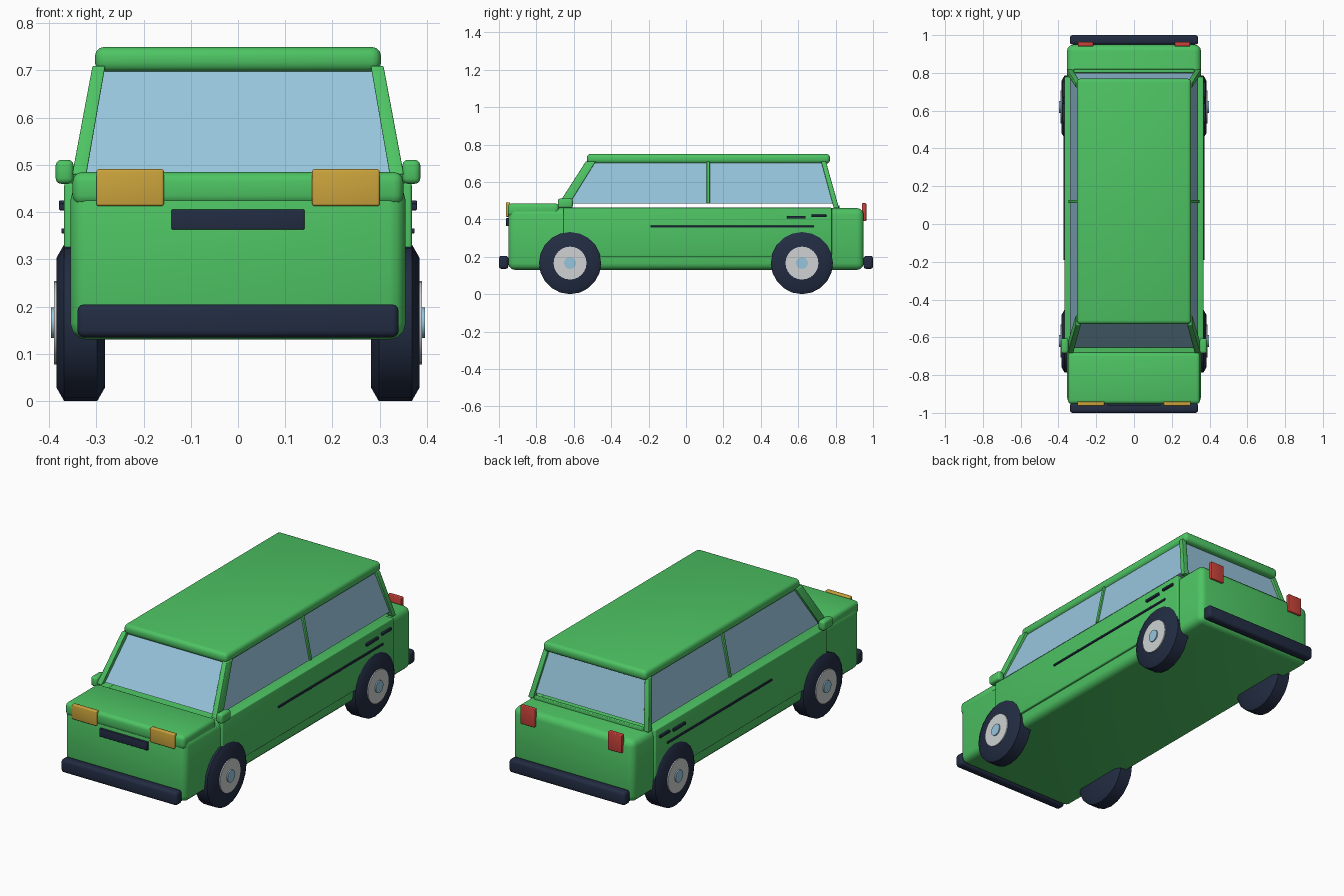
import bpy
import bmesh
from math import radians, cos, sin, pi
from mathutils import Vector

cube = bpy.data.objects.get("Cube")
if cube:
    bpy.data.objects.remove(cube, do_unlink=True)


def material(name, r, g, b):
    m = bpy.data.materials.new(name)
    m.use_nodes = True
    m.diffuse_color = (r, g, b, 1)
    m.node_tree.nodes["Principled BSDF"].inputs["Base Color"].default_value = (r, g, b, 1)
    return m


GREEN = material("green paint", .075, .55, .125)
GLASS = material("pale blue glass", .31, .56, .72)
NAVY = material("dark navy rubber", .016, .025, .055)
WHITE = material("light grey hub", .62, .64, .65)
AMBER = material("amber lamp", .60, .37, .045)
RED = material("red lamp", .58, .055, .042)


def finish(name, bm, mat):
    bmesh.ops.recalc_face_normals(bm, faces=bm.faces)
    mesh = bpy.data.meshes.new(name)
    bm.to_mesh(mesh)
    bm.free()
    mesh.materials.append(mat)
    ob = bpy.data.objects.new(name, mesh)
    bpy.context.collection.objects.link(ob)
    bpy.ops.object.select_all(action='DESELECT')
    ob.select_set(True)
    bpy.context.view_layer.objects.active = ob
    bpy.ops.object.shade_smooth_by_angle(angle=radians(35))
    return ob


def round_edges(bm, width):
    if width:
        bmesh.ops.bevel(bm, geom=bm.edges[:], offset=width, segments=3,
                        profile=0.5, affect='EDGES', clamp_overlap=True)


def box(name, mat, x, y, z, bevel=0.0):
    """Rounded box from (low, high) ranges on each axis."""
    bm = bmesh.new()
    bmesh.ops.create_cube(bm, size=1)
    for v in bm.verts:
        v.co = Vector([(a + b) / 2 + c * (b - a) for (a, b), c in zip((x, y, z), v.co)])
    round_edges(bm, bevel)
    return finish(name, bm, mat)


def loft(name, mat, low, high, bevel=0.0):
    """Solid between two level rectangles given as (x0, x1, y0, y1, z)."""
    bm = bmesh.new()
    rings = [[bm.verts.new(p) for p in ((a, c, z), (b, c, z), (b, d, z), (a, d, z))]
             for a, b, c, d, z in (low, high)]
    bm.faces.new(rings[0])
    bm.faces.new(rings[1])
    for i in range(4):
        j = (i + 1) % 4
        bm.faces.new((rings[0][i], rings[0][j], rings[1][j], rings[1][i]))
    round_edges(bm, bevel)
    return finish(name, bm, mat)


def lathe(name, mat, profile, y, z, side, steps):
    """Turn an (x, radius) profile about an axle along x, with closed ends."""
    bm = bmesh.new()
    rings = [[bm.verts.new((side * x, y + r * sin(2 * pi * i / steps), z - r * cos(2 * pi * i / steps)))
              for i in range(steps)] for x, r in profile]
    for a, b in zip(rings, rings[1:]):
        for i in range(steps):
            j = (i + 1) % steps
            bm.faces.new((a[i], a[j], b[j], b[i]))
    bm.faces.new(rings[0])
    bm.faces.new(rings[-1])
    return finish(name, bm, mat)


def span(side, a, b):
    """Range of x on the chosen side."""
    return tuple(sorted((side * a, side * b)))


# Body shell, hood and roof
box("body", GREEN, (-.355, .355), (-.95, .95), (.13, .46), .035)
box("hood", GREEN, (-.35, .35), (-.953, -.68), (.415, .485), .02)
box("roof", GREEN, (-.303, .303), (-.53, .77), (.697, .75), .02)
box("rear_ledge", GREEN, (-.32, .32), (.8, .82), (.455, .475), .004)

# Glasshouse
loft("cabin_glass", GLASS, (-.34, .34, -.655, .8, .485), (-.293, .293, -.508, .735, .705))

# Front and rear trim
box("grille", NAVY, (-.141, .141), (-.962, -.94), (.363, .406), .003)
box("front_bumper", NAVY, (-.34, .34), (-1, -.95), (.135, .205), .014)
box("rear_bumper", NAVY, (-.34, .34), (.95, 1), (.135, .205), .014)

for side, label in ((1, "left"), (-1, "right")):
    # Side panel with trim strip and vents
    box(f"{label}_side_panel", GREEN, span(side, .3, .368), (-.655, .78), (.2, .462), .006)
    box(f"{label}_side_stripe", NAVY, span(side, .36, .374), (-.19, .685), (.355, .366), .002)
    box(f"{label}_front_vent", NAVY, span(side, .36, .379), (.54, .64), (.404, .418), .003)
    box(f"{label}_rear_vent", NAVY, span(side, .36, .379), (.67, .75), (.412, .425), .003)

    # Window pillars: (name, foot x, foot y range, foot z, head x, head y range)
    for part, fx, fy, fz, hx, hy in (
            ("front_pillar", .321, (-.683, -.625), .48, .281, (-.535, -.482)),
            ("middle_pillar", .328, (.11, .127), .485, .281, (.11, .127)),
            ("rear_pillar", .324, (.79, .818), .46, .281, (.722, .748))):
        foot, head = span(side, fx, fx + .03), span(side, hx, hx + .027)
        if part == "middle_pillar":
            foot, head = span(side, fx, fx + .02), span(side, hx, hx + .02)
        loft(f"{label}_{part}", GREEN, (*foot, *fy, fz), (*head, *hy, .71), .003)

    # Mirror and lamps
    box(f"{label}_mirror", GREEN, span(side, .348, .386), (-.685, -.605), (.46, .511), .012)
    box(f"{label}_headlight", AMBER, span(side, .157, .3), (-.963, -.94), (.413, .491), .005)
    box(f"{label}_tail_light", RED, span(side, .215, .297), (.94, .964), (.39, .486), .004)

    # Wheels
    for end, y in (("front", -.62), ("rear", .62)):
        tyre = ((.282, .138), (.298, .166), (.368, .166), (.384, .138))
        lathe(f"{label}_{end}_tyre", NAVY, tyre, y, .166, side, 20)
        lathe(f"{label}_{end}_hub", WHITE, ((.36, .088), (.39, .088)), y, .166, side, 24)
        lathe(f"{label}_{end}_hub_cap", GLASS, ((.37, .032), (.396, .032)), y, .166, side, 16)
